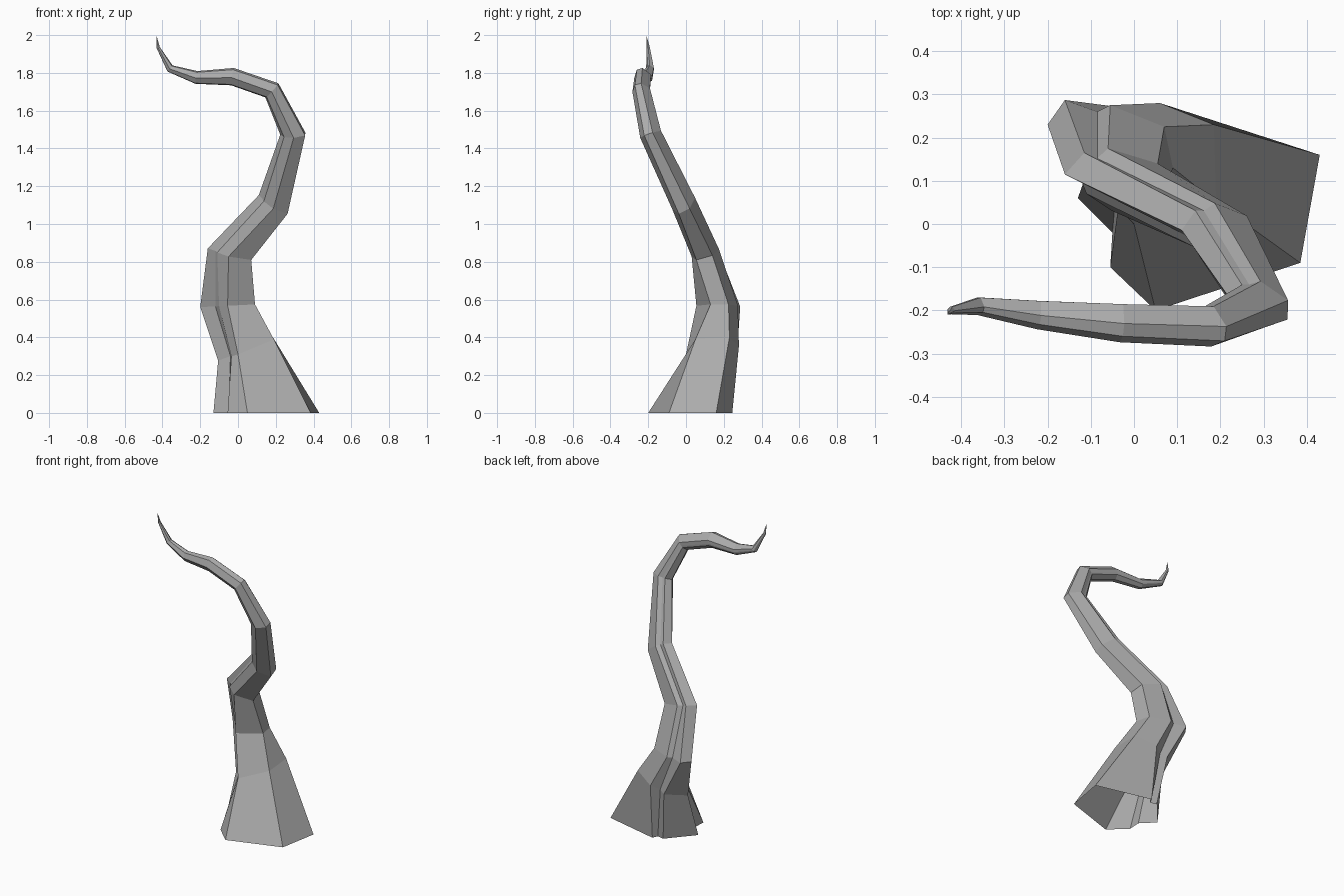
import bpy, bmesh
from mathutils import Vector

if "Cube" in bpy.data.objects:
    bpy.data.objects.remove(bpy.data.objects["Cube"])

# Lower cross-sections: (outline in x,y), then height plane z = z0 + sx*x + sy*y
sections = [
    ([(.43, .16), (.07, .245), (.055, .21), (.01, .22), (-.13, .06),
      (-.05, -.02), (-.055, -.10), (.05, -.20), (.385, -.09)], (0, 0, 0)),
    ([(.185, .23), (.06, .28), (.01, .25), (-.03, .27), (-.105, .13),
      (-.04, .09), (-.035, .05), (0, 0), (.19, .05)], (.31, .4, .07)),
    ([(.07, .225), (-.055, .275), (-.085, .26), (-.16, .287), (-.20, .23),
      (-.12, .16), (-.10, .12), (-.055, .055), (.09, .13)], (.57, .05, 0)),
    ([(.055, .14), (-.06, .175), (-.085, .152), (-.115, .165), (-.16, .115),
      (-.12, .095), (-.11, .07), (-.05, .03), (.07, .055)], (.81, -.2, .25)),
]
# Upper path: centre and radius of each ring
path = [
    ((.18, -.01, 1.115), .073),
    ((.287, -.185, 1.475), .061),
    ((.178, -.235, 1.705), .049),
    ((-.03, -.228, 1.778), .046),
    ((-.22, -.21, 1.775), .034),
    ((-.36, -.19, 1.823), .021),
    ((-.423, -.2, 1.935), .009),
]
tip = Vector((-.432, -.21, 2))

rings = [[Vector((x, y, z + sx * x + sy * y)) for x, y in pts]
         for pts, (z, sx, sy) in sections]

# Carry the last lower section along the path, rounding and shrinking it
last = rings[-1]
mid = sum(last, Vector()) / len(last)
offs = [p - mid for p in last]
mean = sum(o.length for o in offs) / len(offs)
offs = [o / mean for o in offs]
normal = Vector((.2, -.25, 1)).normalized()
centres = [mid] + [Vector(c) for c, r in path] + [tip]
for i, (c, r) in enumerate(path, 1):
    t = ((centres[i] - centres[i - 1]).normalized()
         + (centres[i + 1] - centres[i]).normalized()).normalized()
    rot = normal.rotation_difference(t)
    offs = [rot @ o for o in offs]
    offs = [o.lerp(o.normalized(), .4) for o in offs]
    normal = t
    rings.append([centres[i] + o * r for o in offs])

# Skin the rings; the foot stays open
bm = bmesh.new()
loops = [[bm.verts.new(p) for p in ring] for ring in rings]
n = len(offs)
for a, b in zip(loops, loops[1:]):
    for k in range(n):
        j = (k + 1) % n
        bm.faces.new((a[k], a[j], b[j], b[k]))
top = bm.verts.new(tip)
for k in range(n):
    bm.faces.new((loops[-1][k], loops[-1][(k + 1) % n], top))
bmesh.ops.recalc_face_normals(bm, faces=bm.faces)
mesh = bpy.data.meshes.new("twisted_trunk")
bm.to_mesh(mesh)
bm.free()

# Dark grey bark
bark = bpy.data.materials.new("bark")
bark.diffuse_color = (.41, .41, .41, 1)
bark.use_nodes = True
bark.node_tree.nodes["Principled BSDF"].inputs["Base Color"].default_value = bark.diffuse_color
mesh.materials.append(bark)
bpy.context.collection.objects.link(bpy.data.objects.new("twisted_trunk", mesh))
